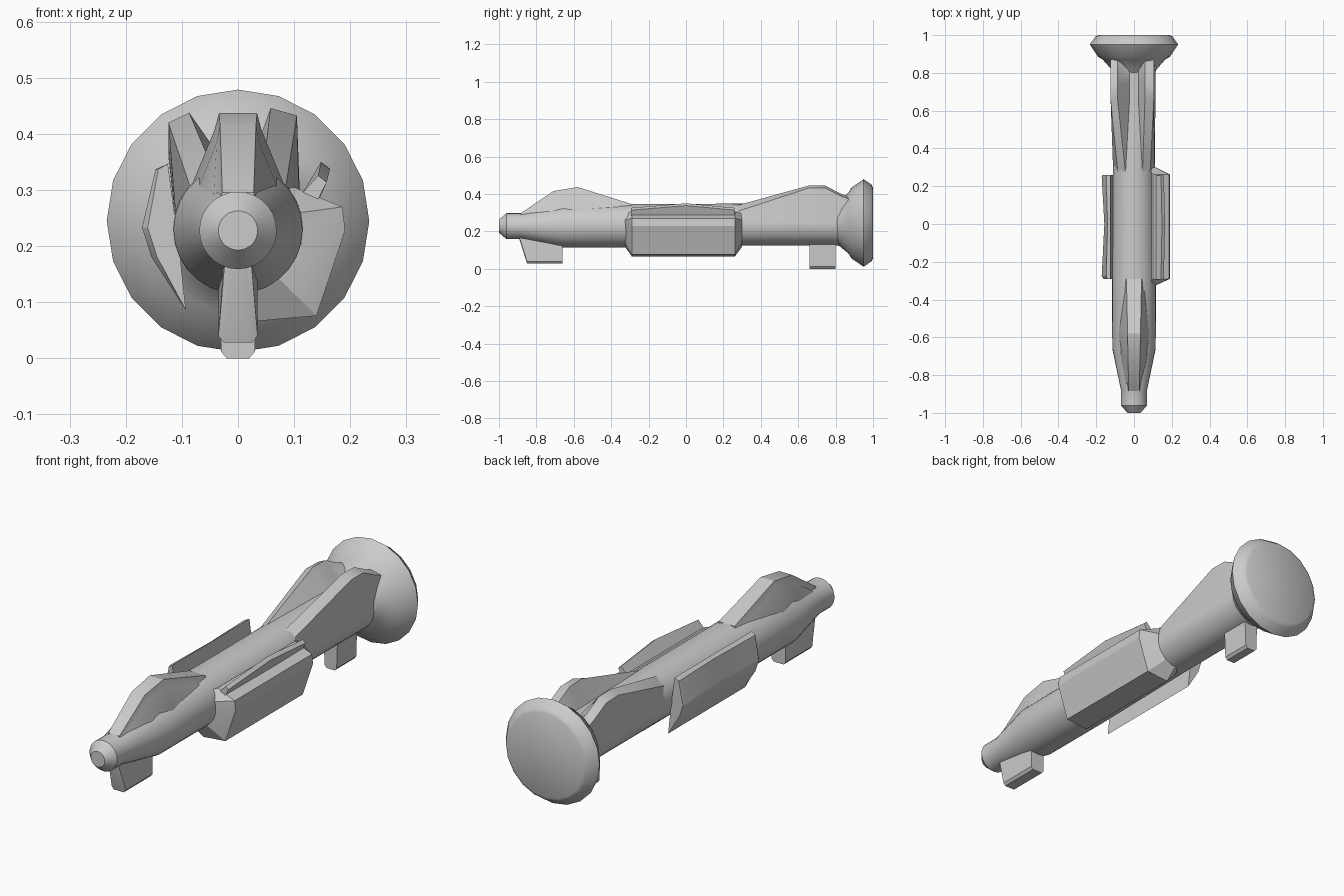
import bpy, bmesh, math

if "Cube" in bpy.data.objects:
    bpy.data.objects.remove(bpy.data.objects["Cube"])


def finish(name, bm, angle):
    bmesh.ops.recalc_face_normals(bm, faces=bm.faces)
    mesh = bpy.data.meshes.new(name)
    bm.to_mesh(mesh)
    bm.free()
    ob = bpy.data.objects.new(name, mesh)
    bpy.context.collection.objects.link(ob)
    bpy.ops.object.select_all(action='DESELECT')
    ob.select_set(True)
    bpy.context.view_layer.objects.active = ob
    bpy.ops.object.shade_smooth_by_angle(angle=math.radians(angle))
    return ob


def loft(name, sections, angle=25):
    """Skin (y, [(x, z), ...]) cross-sections and cap both ends."""
    bm = bmesh.new()
    rings = [[bm.verts.new((x, y, z)) for x, z in pts] for y, pts in sections]
    n = len(rings[0])
    for a, b in zip(rings, rings[1:]):
        for i in range(n):
            j = (i + 1) % n
            bm.faces.new((a[i], a[j], b[j], b[i]))
    bm.faces.new(rings[0])
    bm.faces.new(rings[-1])
    return finish(name, bm, angle)


def turned(name, profile, sides):
    """Round part along y from (y, radius, centre z) rows."""
    def ring(r, cz):
        return [(r * math.sin(2 * math.pi * i / sides),
                 cz + r * math.cos(2 * math.pi * i / sides)) for i in range(sides)]
    return loft(name, [(y, ring(r, cz)) for y, r, cz in profile], 35)


def scaled(pts, k, c=(0.0, 0.23)):
    return [(c[0] + (x - c[0]) * k, c[1] + (z - c[1]) * k) for x, z in pts]


# Main tube with stepped nose
turned("tube_body", [(-1, .035, .228), (-.96, .069, .228), (-.88, .069, .228),
                     (-.66, .115, .23), (-.3, .116, .231), (.3, .112, .236),
                     (.82, .113, .237), (.87, .11, .24)], 28)

# Flared rear end
turned("rear_flange", [(.80, .108, .24), (.825, .125, .243), (.87, .165, .245),
                       (.885, .19, .245), (.95, .234, .245), (.992, .205, .245),
                       (1, .19, .245)], 20)

# Raised front sight housing
loft("front_fin", [
    (y, [(-b, .23), (-b, zb), (-m, zt - .03), (-t, zt), (t, zt), (m, zt - .03), (b, zb), (b, .23)])
    for y, b, zb, m, t, zt in [
        (-.885, .045, .265, .035, .028, .296),
        (-.71, .072, .30, .038, .032, .415),
        (-.58, .082, .31, .042, .034, .437),
        (-.29, .06, .31, .05, .04, .346)]])

# Pair of rear ramps, slightly uneven
for name, s, ox, oz, ix, iz in [("rear_ramp_right", 1, .105, .433, .058, .446),
                                ("rear_ramp_left", -1, .124, .42, .087, .438)]:
    def ramp(dz, k=1):
        return [(0, .23), (s * .112, .24), (s * ox * k, oz - dz),
                (s * ix * k, iz - dz), (s * .022, .345), (0, .34)]
    loft(name, [
        (.27, [(0, .23), (s * .11, .24), (s * .085, .305), (s * .045, .338), (s * .02, .345), (0, .347)]),
        (.66, ramp(0)), (.745, ramp(.002)), (.83, ramp(.045)), (.87, ramp(.06))])

# Box housing on the lower right
box = [(-.02, .125), (.03, .066), (.14, .076), (.191, .228), (.186, .27), (.10, .305), (0, .23)]
small = [(-.01, .13), (.02, .118), (.075, .14), (.115, .228), (.113, .26), (.08, .30), (0, .23)]
loft("side_box", [(-.325, small), (-.29, box), (.262, box), (.30, small)])

# Thin bent rail above the box
rail_end = [(.116, .296), (.143, .284), (.158, .314), (.143, .326)]
rail_mid = [(.116, .296), (.145, .284), (.164, .338), (.148, .350)]
loft("side_rail", [(-.293, rail_end), (0, rail_mid), (.258, rail_end)])

# Curved panel on the left
def panel(d):
    return [(-.125, .347), (-.14 - d / 2, .337), (-.157 - d, .233), (-.14 - d, .18),
            (-.093, .086), (-.105, .20), (-.112, .25)]
loft("side_panel", [(-.29, panel(.004)), (-.275, panel(.014)), (0, panel(0)),
                    (.25, panel(.014)), (.26, panel(.01))])

# Foot blocks under the tube
def block(top, wt, wb, zb):
    return [(-wt, top), (-wb, zb + .012), (-wb + .01, zb), (wb - .01, zb), (wb, zb + .012), (wt, top)]
loft("front_foot", [(-.89, block(.18, .022, .024, .155)), (-.85, block(.18, .025, .035, .028)),
                    (-.66, block(.18, .035, .035, .028))])
loft("rear_foot", [(.66, block(.15, .035, .03, 0)), (.80, block(.15, .035, .03, 0))])
